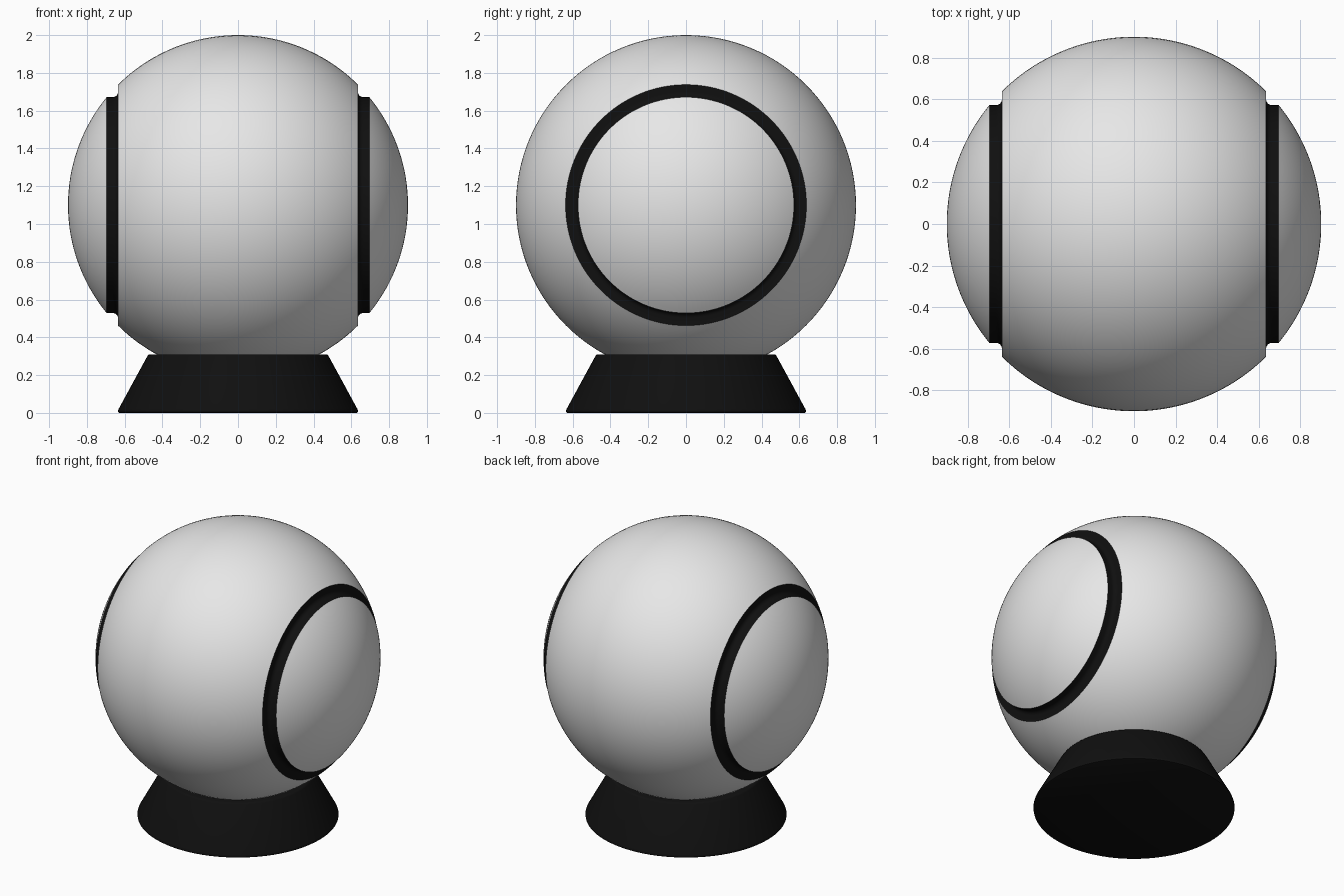
import bpy, bmesh, math
from mathutils import Matrix, Vector

cube = bpy.data.objects.get("Cube")
if cube:
    bpy.data.objects.remove(cube, do_unlink=True)

R, CENTRE = 0.9, Vector((0, 0, 1.1))
SEAM, CAP = 0.635, 0.695      # x of the groove wall and of the cap edge
SEGMENTS = 128


def material(name, value):
    mat = bpy.data.materials.new(name)
    mat.use_nodes = True
    colour = (value, value, value, 1)
    mat.diffuse_color = colour
    mat.node_tree.nodes["Principled BSDF"].inputs["Base Color"].default_value = colour
    return mat


def lathe(name, profile, mat, matrix):
    """Spin (radius, height) points around z, then place by matrix."""
    bm = bmesh.new()
    verts = [bm.verts.new((r, 0, h)) for r, h in profile]
    edges = [bm.edges.new(pair) for pair in zip(verts, verts[1:])]
    bmesh.ops.spin(bm, geom=verts + edges, cent=(0, 0, 0), axis=(0, 0, 1),
                   angle=math.tau, steps=SEGMENTS, use_duplicate=False)
    bmesh.ops.remove_doubles(bm, verts=bm.verts, dist=1e-5)
    bmesh.ops.recalc_face_normals(bm, faces=bm.faces)
    # Open shells must face away from their middle
    outward = sum(f.normal.dot(Vector((f.calc_center_median().x,
                  f.calc_center_median().y, 0))) for f in bm.faces)
    if outward < 0:
        bmesh.ops.reverse_faces(bm, faces=bm.faces)
    mesh = bpy.data.meshes.new(name)
    bm.to_mesh(mesh)
    bm.free()
    mesh.transform(matrix)
    mesh.materials.append(mat)
    obj = bpy.data.objects.new(name, mesh)
    bpy.context.collection.objects.link(obj)
    bpy.ops.object.select_all(action="DESELECT")
    obj.select_set(True)
    bpy.context.view_layer.objects.active = obj
    bpy.ops.object.shade_smooth_by_angle(angle=math.radians(35))


def sphere_arc(h0, h1, steps):
    """Points on the ball between two heights along its axis."""
    a, b = math.asin(h0 / R), math.asin(h1 / R)
    angles = [a + (b - a) * i / steps for i in range(steps + 1)]
    return [(R * math.cos(t), R * math.sin(t)) for t in angles]


white = material("light_grey", 0.8)
black = material("black", 0.005)

# Central band of the ball, turned around the x axis
place = Matrix.Translation(CENTRE)
lathe("ball_body", sphere_arc(-SEAM, SEAM, 48), white,
      place @ Matrix.Rotation(math.pi / 2, 4, "Y"))

# Side caps and the dark filleted grooves around them
rim = sphere_arc(SEAM, SEAM, 1)[0][0]
cap_rim = sphere_arc(CAP, CAP, 1)[0][0]
FILLET = 0.027
groove = [(rim, SEAM)]
for i in range(7):
    t = i / 6 * math.pi / 2
    groove.append((cap_rim + FILLET * (1 - math.sin(t)),
                   SEAM + FILLET * (1 - math.cos(t))))
groove.append((cap_rim, CAP))
for side, sign in (("left", 1), ("right", -1)):
    turn = place @ Matrix.Rotation(sign * math.pi / 2, 4, "Y")
    lathe(side + "_cap", sphere_arc(CAP, R, 24), white, turn)
    lathe(side + "_groove", groove, black, turn)

# Flared stand with softened rims
lathe("stand", [(0, 0), (0.628, 0), (0.634, 0.004), (0.635, 0.012),
                (0.632, 0.021), (0.48, 0.3), (0.475, 0.307),
                (0.467, 0.31), (0, 0.31)], black, Matrix.Identity(4))
